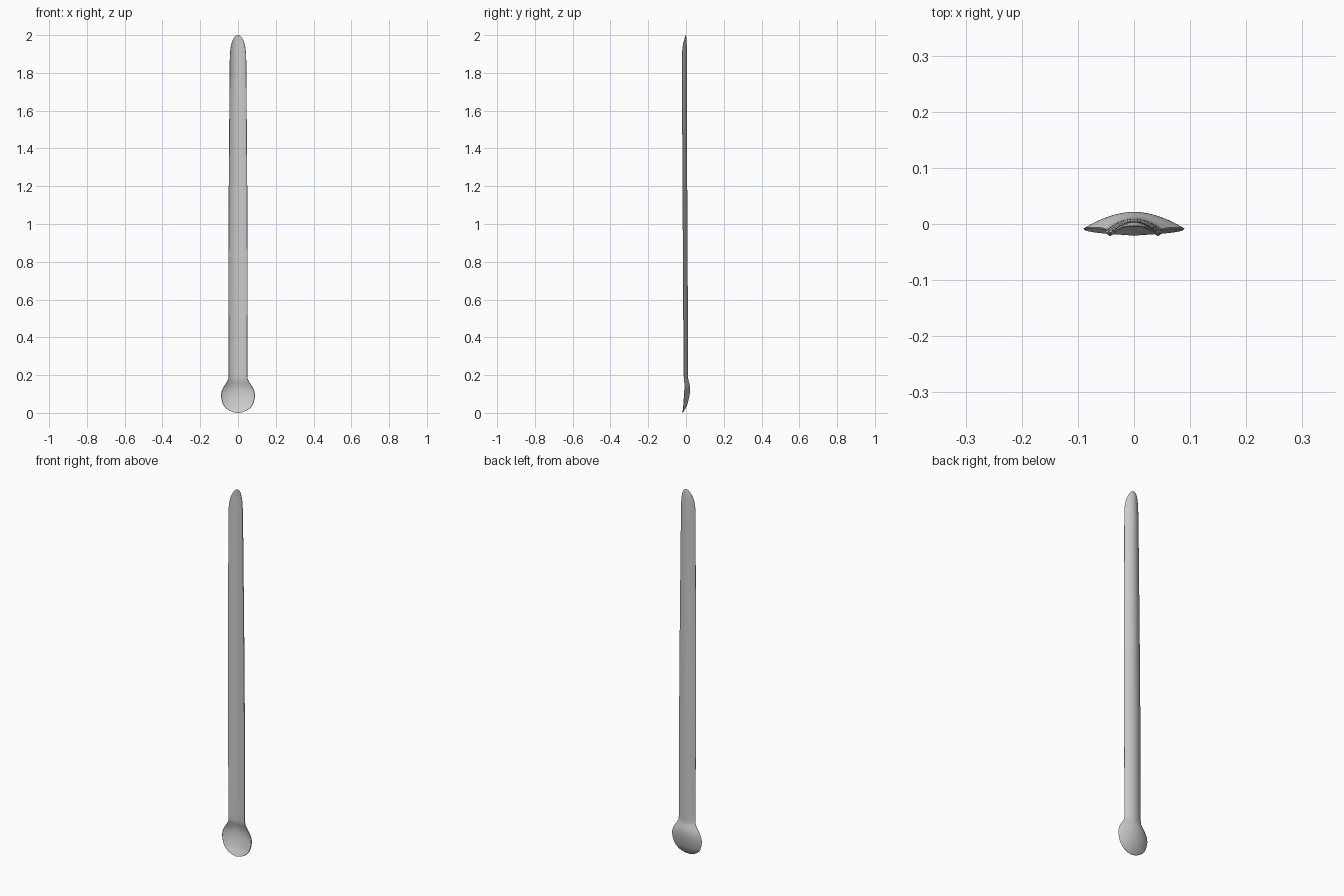
import bpy, bmesh

if "Cube" in bpy.data.objects:
    bpy.data.objects.remove(bpy.data.objects["Cube"])

# Stations along the length: z, half width, back centre y, rim y, thickness
STATIONS = [
    (0.000, 0.002, -0.0200, -0.0205, 0.001),
    (0.004, 0.026, -0.0150, -0.0190, 0.004),
    (0.018, 0.055, -0.0060, -0.0170, 0.006),
    (0.045, 0.079, 0.0070, -0.0140, 0.007),
    (0.090, 0.090, 0.0180, -0.0110, 0.008),
    (0.125, 0.083, 0.0215, -0.0090, 0.009),
    (0.150, 0.068, 0.0190, -0.0090, 0.010),
    (0.170, 0.056, 0.0140, -0.0100, 0.010),
    (0.195, 0.050, 0.0110, -0.0120, 0.009),
    (0.300, 0.050, 0.0105, -0.0135, 0.009),
    (0.750, 0.051, 0.0090, -0.0160, 0.009),
    (1.200, 0.049, 0.0065, -0.0185, 0.009),
    (1.600, 0.046, 0.0050, -0.0205, 0.009),
    (1.850, 0.044, 0.0050, -0.0215, 0.008),
    (1.920, 0.041, 0.0045, -0.0200, 0.007),
    (1.960, 0.033, 0.0035, -0.0140, 0.006),
    (1.985, 0.021, 0.0015, -0.0070, 0.005),
    (1.997, 0.009, -0.0005, -0.0040, 0.003),
    (2.000, 0.001, -0.0020, -0.0030, 0.001),
]
SIDES, STEPS = 16, 4


def catmull(a, b, c, d, t):
    return 0.5 * (2*b + (c-a)*t + (2*a-5*b+4*c-d)*t*t + (3*b-a-3*c+d)*t**3)


def linear_z_station(i, t):
    last = len(STATIONS) - 1
    rows = [STATIONS[min(max(i+k, 0), last)] for k in (-1, 0, 1, 2)]
    if 8 <= i <= 12:  # straight shaft
        return [b + (c-b)*t for b, c in zip(rows[1], rows[2])]
    return [catmull(*v, t) for v in zip(*rows)]


def section(bm, z, w, back, rim, thick):
    """Crescent section: convex back, hollow front, thin rim."""
    lip = 0.3 * thick
    us = [-1 + 2*i/SIDES for i in range(SIDES+1)]
    outer = [(u*w, back - (back-rim-lip)*u*u) for u in us]
    front = back - thick
    inner = [(u*w*0.97, front - (front-rim)*u*u) for u in reversed(us)]
    return [bm.verts.new((x, y, min(max(z, 0), 2))) for x, y in outer + inner]


# Spoon: one thin hollow shell, bowl at the bottom and channelled handle
bm = bmesh.new()
rings = []
for i in range(len(STATIONS)-1):
    for s in range(STEPS):
        rings.append(section(bm, *linear_z_station(i, s/STEPS)))
rings.append(section(bm, *STATIONS[-1]))
for a, b in zip(rings, rings[1:]):
    n = len(a)
    for j in range(n):
        bm.faces.new((a[j], a[(j+1) % n], b[(j+1) % n], b[j]))
bm.faces.new(rings[0])
bm.faces.new(rings[-1])
bmesh.ops.recalc_face_normals(bm, faces=bm.faces)
mesh = bpy.data.meshes.new("spoon")
bm.to_mesh(mesh)
bm.free()
spoon = bpy.data.objects.new("spoon", mesh)
bpy.context.collection.objects.link(spoon)
bpy.context.view_layer.objects.active = spoon
spoon.select_set(True)
bpy.ops.object.shade_smooth_by_angle(angle=0.6)
